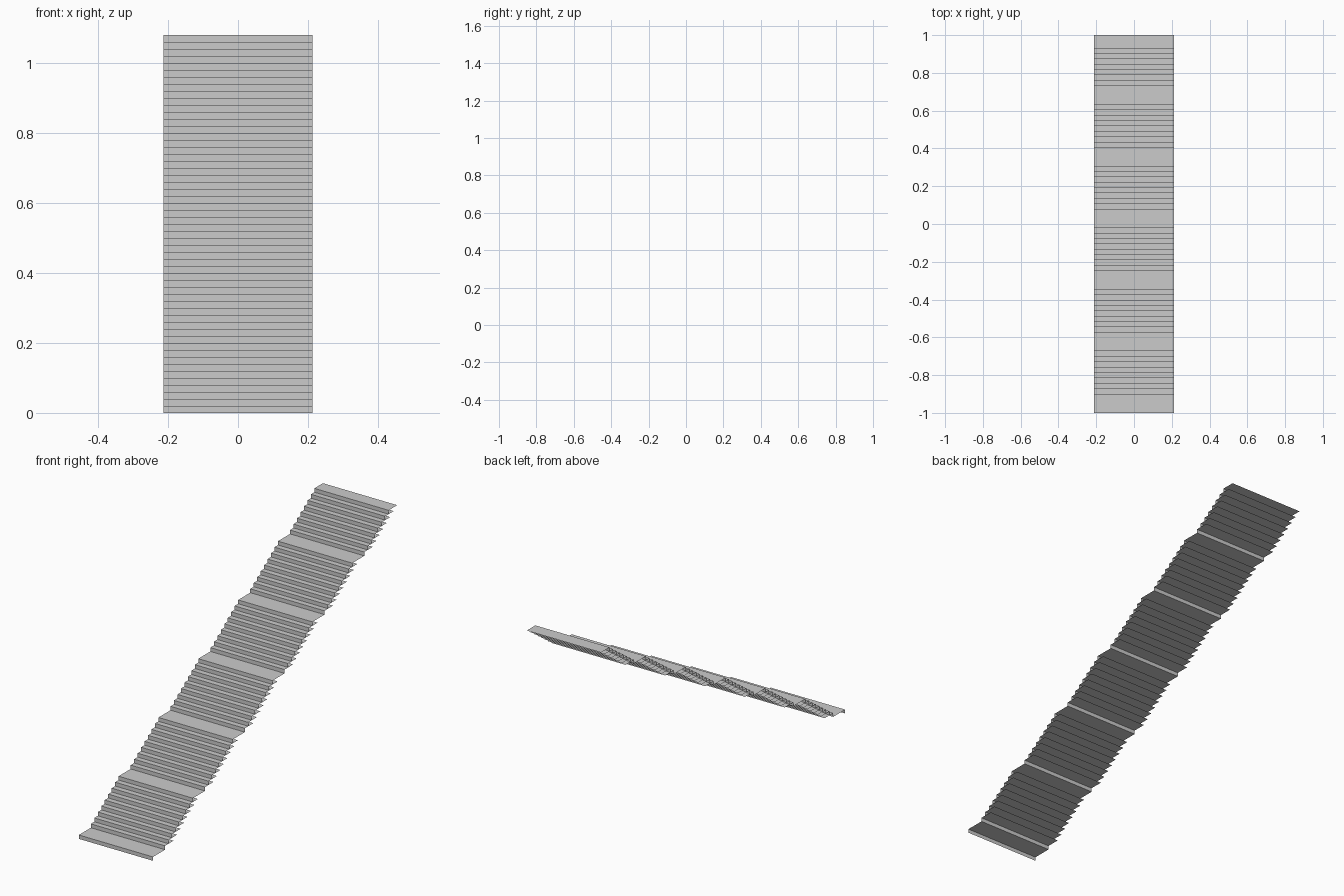
import bpy, bmesh

if "Cube" in bpy.data.objects:
    bpy.data.objects.remove(bpy.data.objects["Cube"])

HALF_W = 0.213      # half the stair width
RISE = 0.02         # height of each step
TREAD = 0.07        # full tread depth, tucked under the next step
RUN = 1.51 / 53     # visible depth of a step
LANDING = RUN + TREAD
STEPS, PER_FLIGHT = 54, 9


def strip(bm, y0, z0, y1, z1):
    """One flat panel across the full width."""
    pts = [(-HALF_W, y0, z0), (HALF_W, y0, z0), (HALF_W, y1, z1), (-HALF_W, y1, z1)]
    bm.faces.new([bm.verts.new(p) for p in pts])


def make_object(name, bm):
    mesh = bpy.data.meshes.new(name)
    bmesh.ops.remove_doubles(bm, verts=bm.verts, dist=1e-5)
    bm.to_mesh(mesh)
    bm.free()
    bpy.context.collection.objects.link(bpy.data.objects.new(name, mesh))


# Open stair panels: every ninth step begins with a deep landing
risers, treads, landings = bmesh.new(), bmesh.new(), bmesh.new()
y = -1.0
for i in range(STEPS):
    z = (i + 1) * RISE
    strip(risers, y, z - RISE, y, z)
    if i % PER_FLIGHT == 0:
        strip(landings, y, z, y + LANDING, z)
        y += LANDING
    else:
        strip(treads, y, z, y + TREAD, z)
        y += RUN

make_object("risers", risers)
make_object("treads", treads)
make_object("landings", landings)
